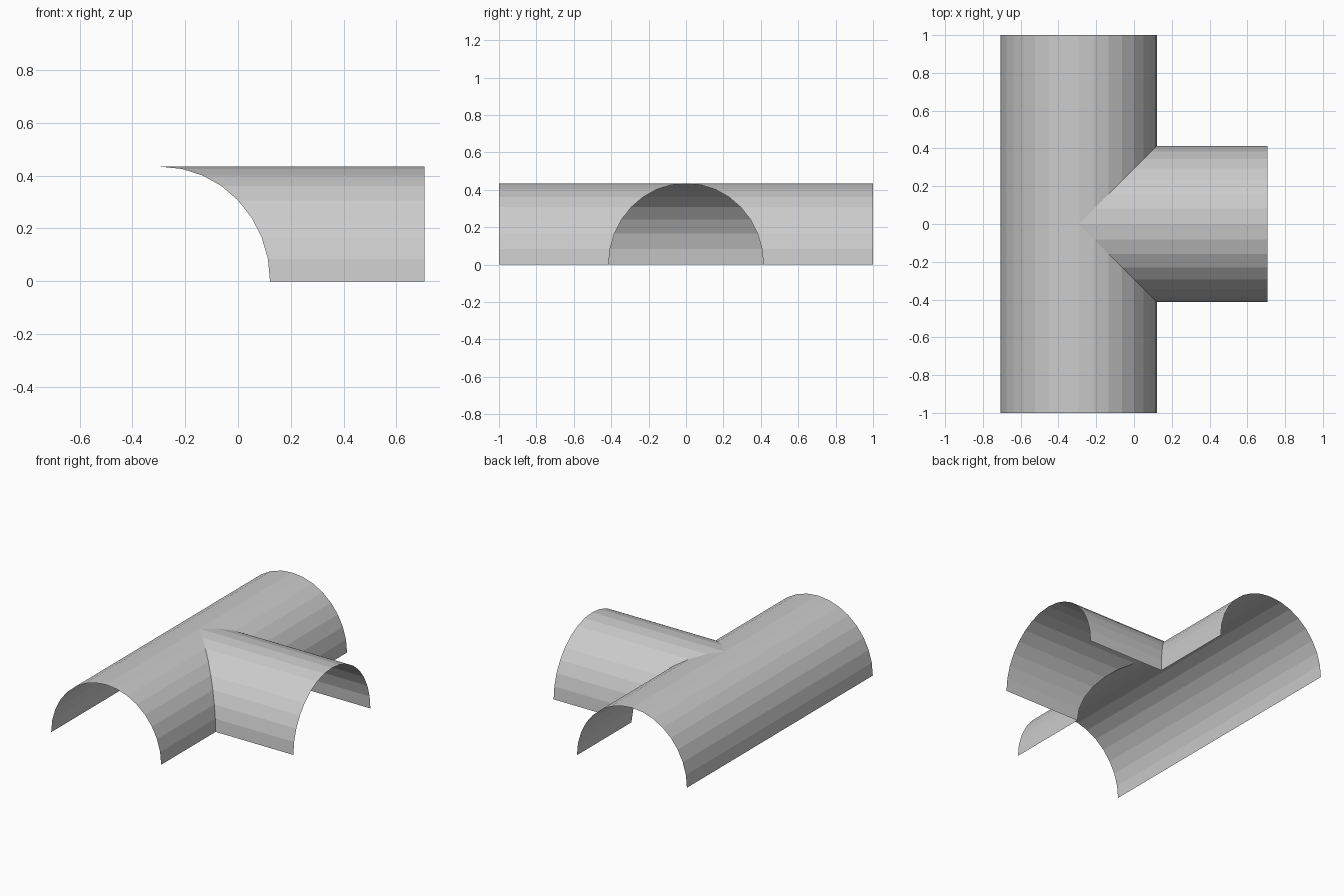
import bpy, bmesh, math

if "Cube" in bpy.data.objects:
    bpy.data.objects.remove(bpy.data.objects["Cube"])

R = math.sqrt(2) - 1          # half width of each vault
H = 0.434                     # crown height
HALF_X = math.sqrt(0.5)       # half of the overall depth in x
CX = R - HALF_X               # axis of the main vault
SEGMENTS = 16

grey = bpy.data.materials.new("plain grey")
grey.diffuse_color = (0.6, 0.6, 0.6, 1)
grey.use_nodes = True
grey.node_tree.nodes["Principled BSDF"].inputs["Base Color"].default_value = grey.diffuse_color

# Shared half-ellipse profile: (sideways offset, height)
profile = []
for i in range(SEGMENTS + 1):
    a = math.pi * i / SEGMENTS
    profile.append((-R * math.cos(a), H * math.sin(a)))


def make_shell(name, quads):
    """Build an open shell from quads, welded, with normals facing outward (up)."""
    bm = bmesh.new()
    for quad in quads:
        bm.faces.new([bm.verts.new(p) for p in quad])
    bmesh.ops.remove_doubles(bm, verts=bm.verts, dist=1e-5)
    bm.normal_update()
    bmesh.ops.reverse_faces(bm, faces=[f for f in bm.faces if f.normal.z < 0])
    mesh = bpy.data.meshes.new(name)
    bm.to_mesh(mesh)
    bm.free()
    mesh.materials.append(grey)
    obj = bpy.data.objects.new(name, mesh)
    bpy.context.collection.objects.link(obj)
    return obj


main_quads, branch_quads = [], []
for (o0, z0), (o1, z1) in zip(profile, profile[1:]):
    # Main vault along y, opened between the two groin lines on its right side
    for s in (-1, 1):
        main_quads.append([(CX + o0, s * max(0, o0), z0), (CX + o0, s, z0),
                           (CX + o1, s, z1), (CX + o1, s * max(0, o1), z1)])
    # Branch vault along x, starting at the groin lines
    branch_quads.append([(CX + abs(o0), o0, z0), (HALF_X, o0, z0),
                         (HALF_X, o1, z1), (CX + abs(o1), o1, z1)])

make_shell("main_vault", main_quads)
make_shell("branch_vault", branch_quads)
